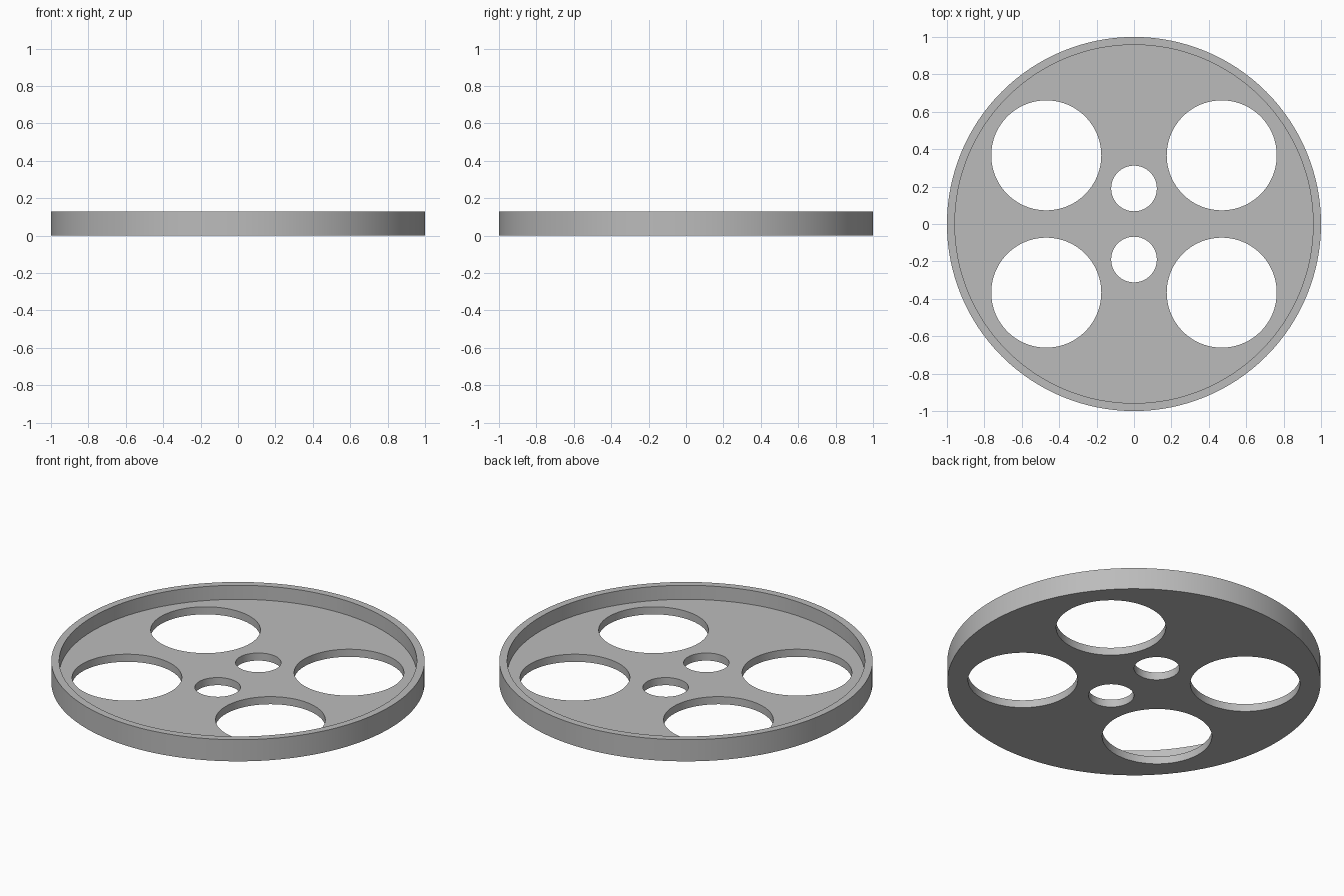
import bpy
import math

RADIUS, INNER, HEIGHT, FLOOR = 1.0, 0.958, 0.128, 0.045

if "Cube" in bpy.data.objects:
    bpy.data.objects.remove(bpy.data.objects["Cube"], do_unlink=True)

grey = bpy.data.materials.new("plain_grey")
grey.use_nodes = True
colour = (0.5, 0.5, 0.5, 1)
grey.diffuse_color = colour
grey.node_tree.nodes["Principled BSDF"].inputs["Base Color"].default_value = colour


def cylinder(name, x, y, radius, bottom, top, sides):
    bpy.ops.mesh.primitive_cylinder_add(
        vertices=sides, radius=radius, depth=top - bottom,
        location=(x, y, (bottom + top) / 2))
    part = bpy.context.object
    part.name = name
    part.data.materials.append(grey)
    return part


def cut(body, cutter):
    mod = body.modifiers.new("cut", "BOOLEAN")
    mod.operation = "DIFFERENCE"
    mod.solver = "EXACT"
    mod.object = cutter
    bpy.context.view_layer.objects.active = body
    bpy.ops.object.modifier_apply(modifier=mod.name)
    bpy.data.objects.remove(cutter, do_unlink=True)


# Round tray: a disc hollowed from above, leaving a thin rim
tray = cylinder("round_tray", 0, 0, RADIUS, 0, HEIGHT, 128)
cut(tray, cylinder("recess_cutter", 0, 0, INNER, FLOOR, HEIGHT + 0.1, 128))

# Four large holes and two small ones through the floor
for side_y in (-1, 1):
    cut(tray, cylinder("small_hole_cutter", 0, side_y * 0.19, 0.122, -0.1, 0.1, 64))
    for side_x in (-1, 1):
        cut(tray, cylinder("large_hole_cutter", side_x * 0.469, side_y * 0.367,
                           0.294, -0.1, 0.1, 96))

# Smooth round walls with crisp edges
bpy.ops.object.select_all(action="DESELECT")
tray.select_set(True)
bpy.context.view_layer.objects.active = tray
bpy.ops.object.shade_smooth_by_angle(angle=math.radians(30))
